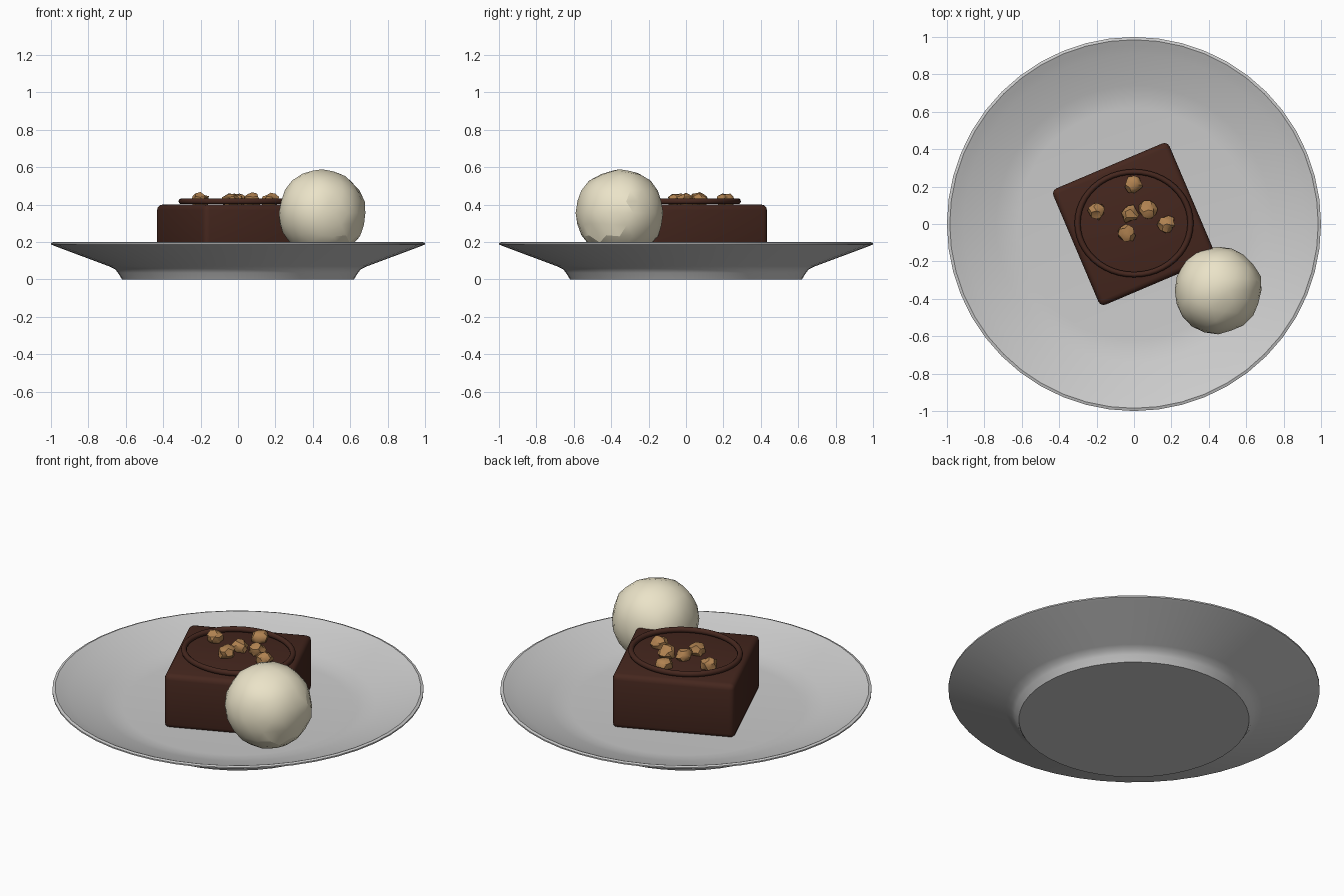
import bpy, bmesh, math, random
from mathutils import Vector, noise

if "Cube" in bpy.data.objects:
    bpy.data.objects.remove(bpy.data.objects["Cube"])

random.seed(4)


def material(name, rgb):
    m = bpy.data.materials.new(name)
    m.diffuse_color = (*rgb, 1)
    m.use_nodes = True
    m.node_tree.nodes["Principled BSDF"].inputs["Base Color"].default_value = m.diffuse_color
    return m


def add_object(name, bm, mat=None, angle=30):
    bmesh.ops.recalc_face_normals(bm, faces=bm.faces)
    me = bpy.data.meshes.new(name)
    bm.to_mesh(me)
    bm.free()
    ob = bpy.data.objects.new(name, me)
    bpy.context.collection.objects.link(ob)
    if mat:
        me.materials.append(mat)
    bpy.ops.object.select_all(action='DESELECT')
    ob.select_set(True)
    bpy.context.view_layer.objects.active = ob
    bpy.ops.object.shade_smooth_by_angle(angle=math.radians(angle))
    return ob


chocolate = material("chocolate", (0.06, 0.02, 0.013))
cream = material("cream", (0.83, 0.77, 0.58))
nut_brown = material("nut_brown", (0.43, 0.22, 0.08))

# Plate: closed profile spun around z
profile = [(0, 0), (0.62, 0), (0.642, 0.035), (0.658, 0.055), (0.69, 0.07),
           (0.985, 0.18), (1.0, 0.187), (1.0, 0.195), (0.985, 0.2),
           (0.955, 0.187), (0.91, 0.168), (0.74, 0.112), (0.68, 0.096),
           (0.62, 0.09), (0, 0.09)]
bm = bmesh.new()
verts = [bm.verts.new((r, 0, z)) for r, z in profile]
edges = [bm.edges.new(pair) for pair in zip(verts, verts[1:])]
bmesh.ops.spin(bm, geom=verts + edges, cent=(0, 0, 0), axis=(0, 0, 1),
               angle=math.tau, steps=48)
bmesh.ops.remove_doubles(bm, verts=bm.verts, dist=1e-4)
add_object("plate", bm)

# Brownie: rounded, turned block
bm = bmesh.new()
bmesh.ops.create_cube(bm, size=1)
bmesh.ops.scale(bm, vec=(0.675, 0.675, 0.32), verts=bm.verts)
bmesh.ops.bevel(bm, geom=bm.edges[:], offset=0.03, segments=3, profile=0.5,
                affect='EDGES')
brownie = add_object("brownie", bm, chocolate, 40)
brownie.location = (0, 0, 0.24)
brownie.rotation_euler.z = math.radians(23)

# Sauce ring: slightly oval loop on top of the brownie
bpy.ops.mesh.primitive_torus_add(major_radius=0.302, minor_radius=0.016,
                                 major_segments=48, minor_segments=10,
                                 location=(0, 0.004, 0.417))
ring = bpy.context.object
ring.name = "sauce_ring"
ring.scale.y = 0.91
ring.data.materials.append(chocolate)
bpy.ops.object.shade_smooth()

# Ice cream scoop: lumpy ball with a jagged step on its right front
bm = bmesh.new()
bmesh.ops.create_icosphere(bm, subdivisions=3, radius=0.236)
for v in bm.verts:
    d = v.co.normalized()
    bump = 1 + 0.035 * noise.noise(d * 2.5 + Vector((3, 1, 7)))
    if d.x > 0.05 and d.y < 0.08 - 0.1 * math.sin(d.z * 9) and d.z > -0.5:
        bump -= 0.035
    v.co *= bump
scoop = add_object("ice_cream_scoop", bm, cream, 22)
scoop.location = (0.45, -0.355, 0.355)

# Chopped nuts: small jagged lumps
spots = [(0, 0.21), (-0.2, 0.07), (-0.022, 0.055), (0.075, 0.075),
         (0.175, 0), (-0.04, -0.05)]
for i, (x, y) in enumerate(spots):
    bm = bmesh.new()
    bmesh.ops.create_icosphere(bm, subdivisions=2, radius=0.047)
    for v in bm.verts:
        v.co *= random.uniform(0.78, 1.18)
        v.co.z *= 0.85
    nut = add_object(f"nut_{i + 1}", bm, nut_brown, 35)
    nut.location = (x, y, 0.42)
    nut.rotation_euler.z = random.uniform(0, math.tau)
